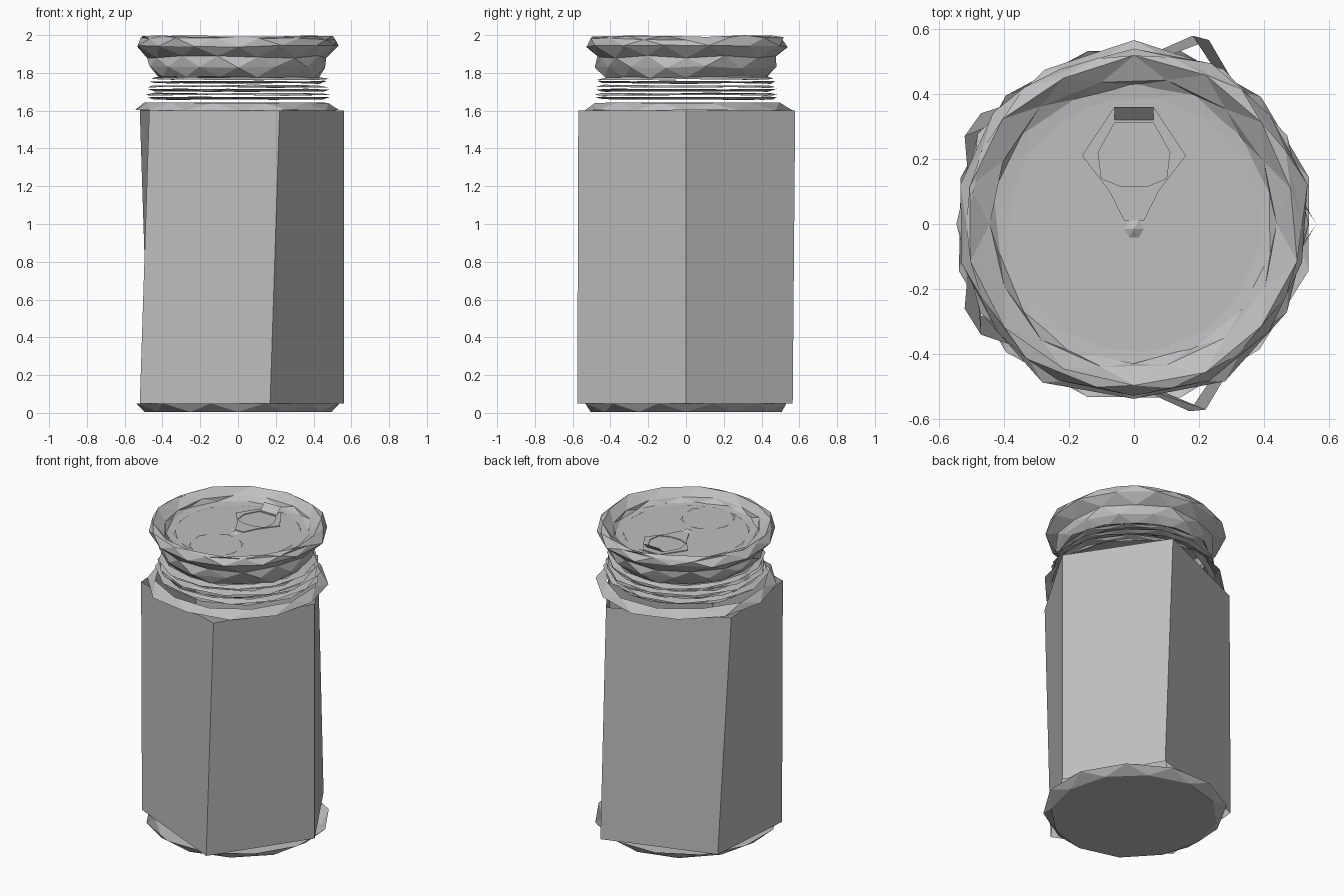
import bpy, math, random
from math import cos, sin, pi

if "Cube" in bpy.data.objects:
    bpy.data.objects.remove(bpy.data.objects["Cube"], do_unlink=True)

random.seed(4)
metal = bpy.data.materials.new("brushed grey metal")
metal.use_nodes = True
GREY = (0.52, 0.52, 0.53, 1)
metal.diffuse_color = GREY
metal.node_tree.nodes["Principled BSDF"].inputs["Base Color"].default_value = GREY
LID = 1.93


def make(name, verts, faces):
    mesh = bpy.data.meshes.new(name)
    mesh.from_pydata(verts, [], faces)
    mesh.materials.append(metal)
    obj = bpy.data.objects.new(name, mesh)
    bpy.context.collection.objects.link(obj)
    return obj


def band(name, profile, sides=12, wobble=0.015, lift=0.005, cap=None):
    """Faceted band of crumpled rings; each ring is turned against the last."""
    verts, faces = [], []
    for row, (r, z) in enumerate(profile):
        for i in range(sides):
            a = 2 * pi * (i + 0.5 * (row % 2)) / sides
            rr = r + random.uniform(-wobble, wobble)
            verts.append((rr * cos(a), rr * sin(a), z + random.uniform(-lift, lift)))
    for row in range(len(profile) - 1):
        lo, hi = row * sides, (row + 1) * sides
        for i in range(sides):
            j = (i + 1) % sides
            if row % 2 == 0:
                faces += [(lo + i, lo + j, hi + i), (lo + j, hi + j, hi + i)]
            else:
                faces += [(lo + i, lo + j, hi + j), (lo + i, hi + j, hi + i)]
    if cap == "bottom":
        faces.append(tuple(reversed(range(sides))))
    if cap == "top":
        faces.append(tuple(range(len(verts) - sides, len(verts))))
    return make(name, verts, faces)


# Five-sided wall, open at both ends, slightly twisted
bottom = [(0.56, 0), (0.23, 0.565), (-0.47, 0.34), (-0.52, -0.26), (0.17, -0.575)]
top = [(0.56, 0), (0.18, 0.578), (-0.52, 0.27), (-0.47, -0.34), (0.22, -0.57)]
make("can_wall",
     [(x, y, 0.05) for x, y in bottom] + [(x, y, 1.6) for x, y in top],
     [(i, (i + 1) % 5, (i + 1) % 5 + 5, i + 5) for i in range(5)])

# Base dish and shoulder ring
band("base_dish", [(0.50, 0.005), (0.55, 0.05)], 12, 0.008, 0, "bottom")
band("shoulder_ring", [(0.55, 1.602), (0.50, 1.642)], 12, 0.015, 0.002)

# Separate thin creases of the neck
for k in range(6):
    z = 1.66 + 0.021 * k
    r = 0.475 - 0.004 * k
    flip = 0.02 if k % 2 else -0.02
    band("neck_crease_%d" % (k + 1), [(r + flip, z), (r - flip, z + 0.012)],
         11 + k % 3, 0.012, 0.003)

# Flared rim, folded inward down to the lid
band("rim", [(0.43, 1.775), (0.47, 1.83), (0.475, 1.885), (0.54, 1.94),
             (0.525, 1.98), (0.505, 1.993), (0.45, 1.955), (0.43, LID)],
     14, 0.013, 0.007)
band("lid_panel", [(0.45, LID), (0.39, LID - 0.006)], 16, 0.004, 0, "top")


# Pull tab: flat plate with a finger hole
def mirrored(half):
    return half + [(-x, y) for x, y in reversed(half)]


outer = mirrored([(0.03, 0.01), (0.075, 0.1), (0.16, 0.21), (0.06, 0.36)])
inner = mirrored([(0.04, 0.115), (0.1, 0.14), (0.11, 0.22), (0.06, 0.31)])
n = len(outer)
tab = make("pull_tab", [(x, y, LID) for x, y in outer + inner],
           [(i, (i + 1) % n, (i + 1) % n + n, i + n) for i in range(n)])
tab.modifiers.new("thickness", "SOLIDIFY").thickness = 0.005

# Turned-up end of the tab
make("tab_lip", [(-0.06, 0.32, LID), (0.06, 0.32, LID),
                 (0.06, 0.36, LID + 0.04), (-0.06, 0.36, LID + 0.04)], [(0, 1, 2, 3)])

# Rivet
base = [(0.03 * cos(pi * i / 3), 0.03 * sin(pi * i / 3) - 0.015, LID - 0.004)
        for i in range(6)]
make("rivet", base + [(0, -0.015, LID + 0.012)],
     [(i, (i + 1) % 6, 6) for i in range(6)])


# Raised slivers tracing the mouth score and the lid groove
def slivers(name, cy, radius, starts, span, width):
    for k, deg in enumerate(starts):
        pts = []
        for t, r in ((0, radius), (0.5, radius + width), (1, radius), (0.5, radius - width / 3)):
            a = math.radians(deg + span * t)
            pts.append((r * cos(a), cy + r * sin(a), LID - 0.002))
        make("%s_%d" % (name, k + 1), pts, [(3, 0, 1, 2)])


slivers("mouth_score", -0.23, 0.155, range(20, 380, 60), 42, 0.012)
slivers("lid_groove", 0, 0.375, (-15, 35, 75, 100, 145, 175, 210, 240, 285), 22, 0.012)
